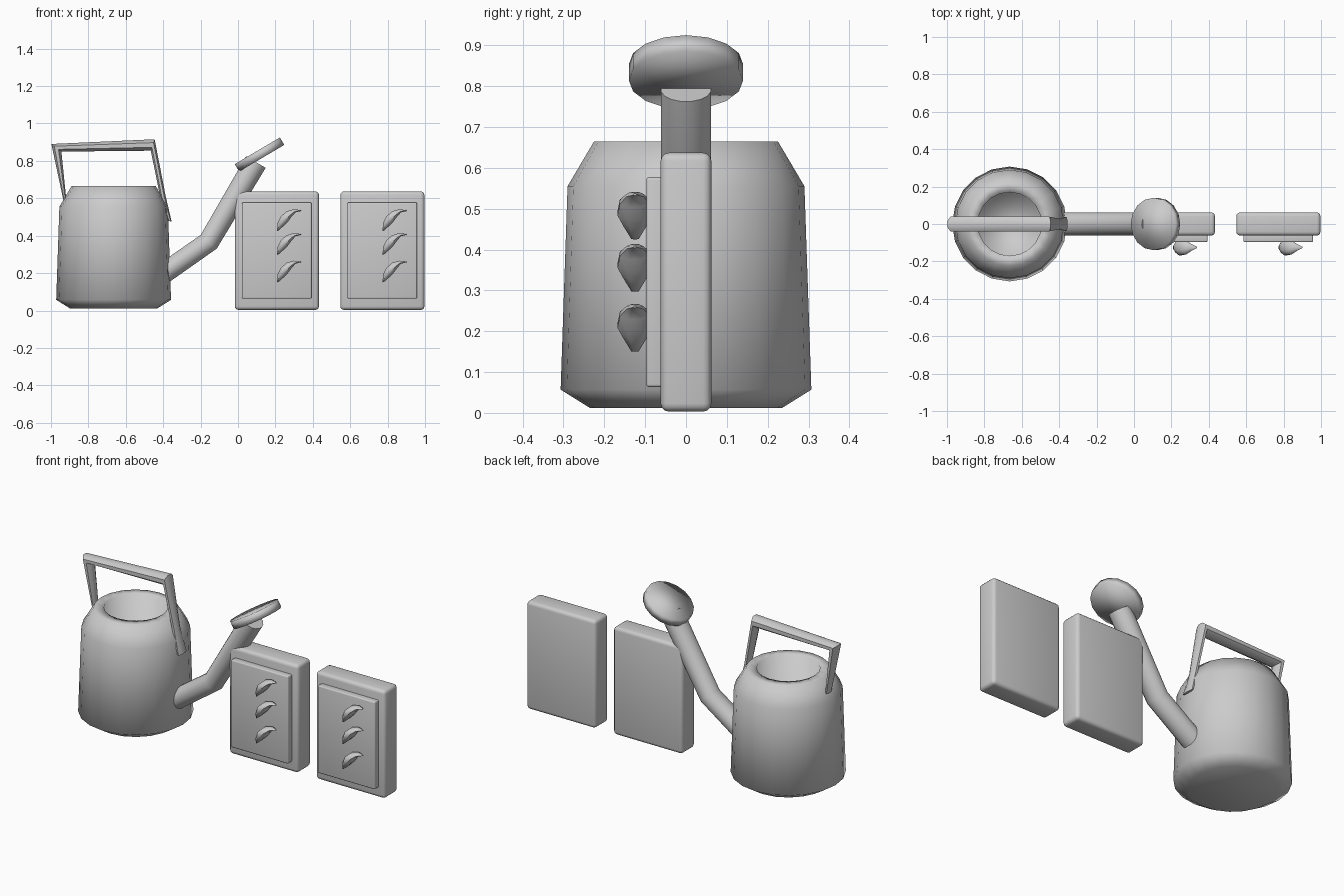
import bpy, bmesh
from math import cos, sin, pi, radians
from mathutils import Vector, Matrix

cube = bpy.data.objects.get("Cube")
if cube:
    bpy.data.objects.remove(cube, do_unlink=True)

grey = bpy.data.materials.new("light_grey")
grey.use_nodes = True
colour = (0.6, 0.6, 0.6, 1)
grey.diffuse_color = colour
grey.node_tree.nodes["Principled BSDF"].inputs["Base Color"].default_value = colour


def finish(name, bm, angle=180):
    bmesh.ops.recalc_face_normals(bm, faces=bm.faces)
    mesh = bpy.data.meshes.new(name)
    bm.to_mesh(mesh)
    bm.free()
    mesh.materials.append(grey)
    obj = bpy.data.objects.new(name, mesh)
    bpy.context.collection.objects.link(obj)
    bpy.ops.object.select_all(action='DESELECT')
    obj.select_set(True)
    bpy.context.view_layer.objects.active = obj
    if angle >= 180:
        bpy.ops.object.shade_smooth()
    else:
        bpy.ops.object.shade_smooth_by_angle(angle=radians(angle))
    return obj


def loft(name, rings, sides, angle=180):
    """Skin a list of rings (lists of points) and cap both ends."""
    bm = bmesh.new()
    loops = [[bm.verts.new(p) for p in ring] for ring in rings]
    for a, b in zip(loops, loops[1:]):
        for i in range(sides):
            j = (i + 1) % sides
            bm.faces.new((a[i], a[j], b[j], b[i]))
    bm.faces.new(loops[0])
    bm.faces.new(loops[-1])
    return finish(name, bm, angle)


def span_ring(p, q, half_width, sides, y=0):
    """Oval ring between two points of the xz plane, half_width deep in y."""
    p, q = Vector((p[0], y, p[1])), Vector((q[0], y, q[1]))
    mid, half = (p + q) / 2, (p - q) / 2
    turns = [2 * pi * (i + 0.5) / sides for i in range(sides)]
    return [mid + half * cos(t) + Vector((0, half_width * sin(t), 0)) for t in turns]


# Can body with open, hollow top
can_x, sides = -0.665, 20
profile = [(0.235, 0.012), (0.307, 0.057), (0.29, 0.555), (0.225, 0.665),
           (0.17, 0.665), (0.165, 0.2)]
rings = [[(can_x + r * cos(2 * pi * i / sides), r * sin(2 * pi * i / sides), z)
          for i in range(sides)] for r, z in profile]
loft("can_body", rings, sides)

# Handle: left leg, mitred top bar, right leg with a flat tab
handle = [((-0.93, 0.57), (-0.915, 0.57), 0.025),
          ((-1.0, 0.892), (-0.942, 0.848), 0.042),
          ((-0.445, 0.918), (-0.467, 0.852), 0.042),
          ((-0.385, 0.61), (-0.418, 0.61), 0.03),
          ((-0.354, 0.475), (-0.375, 0.48), 0.04)]
loft("handle", [span_ring(p, q, w, 8) for p, q, w in handle], 8, 50)

# Bent spout
spout = [((-0.43, 0.245), (-0.39, 0.135)), ((-0.2, 0.405), (-0.113, 0.33)),
         ((0.042, 0.825), (0.149, 0.762))]
loft("spout", [span_ring(p, q, 0.063, 16) for p, q in spout], 16, 60)

# Tilted sprinkler disc
bm = bmesh.new()
bmesh.ops.create_cone(
    bm, cap_ends=True, segments=16, radius1=0.14, radius2=0.14, depth=0.046,
    matrix=Matrix.Translation((0.115, 0, 0.834)) @ Matrix.Rotation(radians(-30.5), 4, 'Y'))
finish("sprinkler_disc", bm)


def block(name, low, high, bevel):
    low, high = Vector(low), Vector(high)
    bm = bmesh.new()
    bmesh.ops.create_cube(bm, size=1, matrix=Matrix.Translation((low + high) / 2)
                          @ Matrix.Diagonal((*(high - low), 1)))
    bmesh.ops.bevel(bm, geom=bm.edges[:], offset=bevel, segments=3,
                    profile=0.5, affect='EDGES')
    finish(name, bm, 35)


# Crescent horn sections, relative to its lower tip: outer, inner, half width
horn = [((0, 0), (0.008, 0.002), 0.01), ((0.003, 0.045), (0.036, 0.025), 0.03),
        ((0.02, 0.08), (0.06, 0.048), 0.046), ((0.05, 0.106), (0.082, 0.078), 0.04),
        ((0.088, 0.117), (0.1, 0.099), 0.022), ((0.128, 0.112), (0.128, 0.107), 0.004)]

# Two slabs, each with a raised panel and three horns
for side, x in (("inner", -0.017), ("outer", 0.547)):
    block(side + "_slab", (x, -0.062, 0.003), (x + 0.45, 0.062, 0.637), 0.02)
    block(side + "_panel", (x + 0.038, -0.097, 0.063), (x + 0.41, -0.05, 0.577), 0.007)
    for n, z in enumerate((0.425, 0.297, 0.15)):
        place = lambda p: (p[0] + x + 0.225, p[1] + z)
        loft(f"{side}_horn_{n + 1}",
             [span_ring(place(p), place(q), w, 8, -0.125) for p, q, w in horn], 8, 60)
